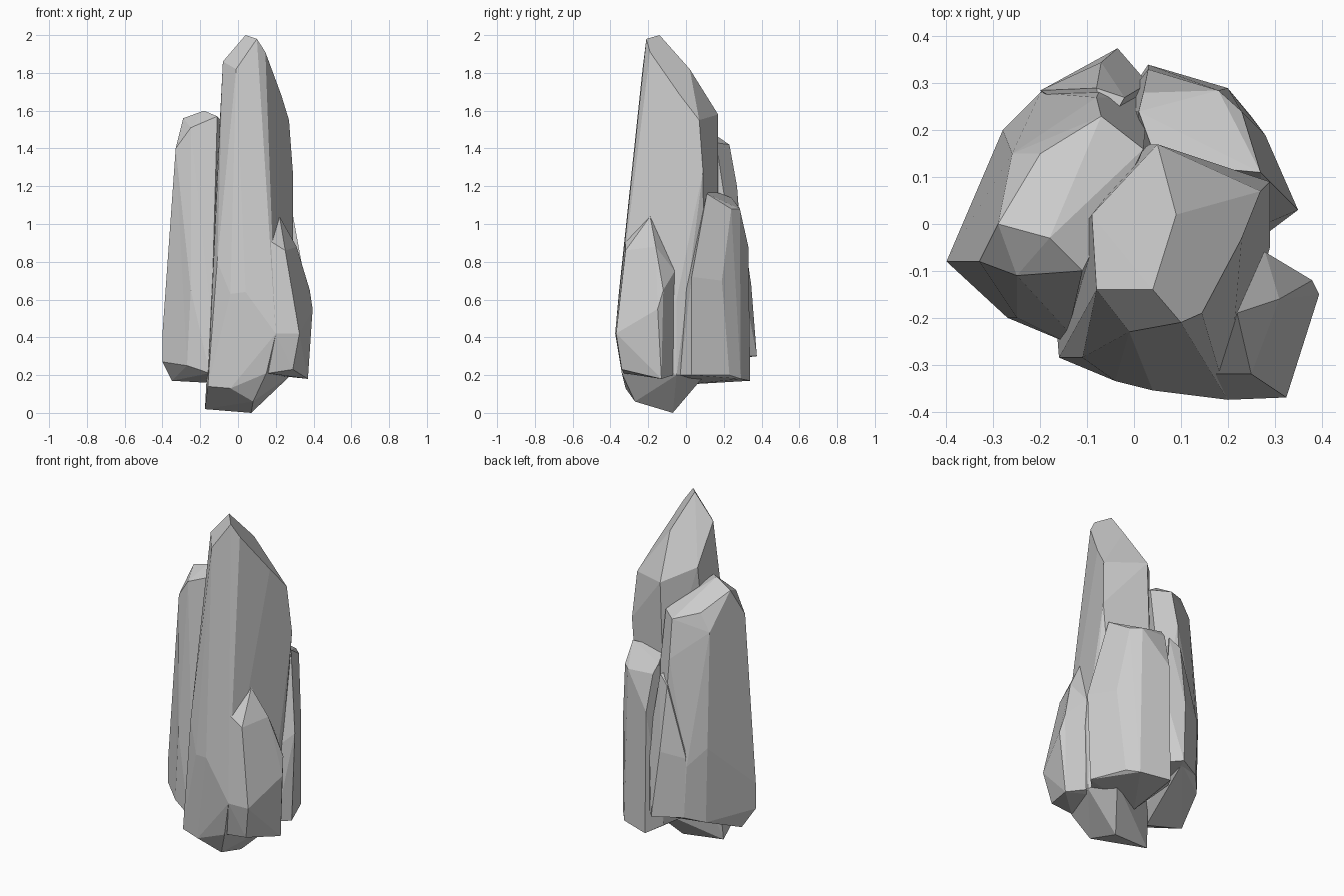
import bpy, bmesh, math


def chipped_rock(name, *rings):
    """Wrap a faceted convex skin around a few sparse (x, y, z) rings."""
    bm = bmesh.new()
    for ring in rings:
        for p in ring:
            bm.verts.new(p)
    res = bmesh.ops.convex_hull(bm, input=bm.verts[:], use_existing_faces=False)
    loose = {g for g in res["geom_interior"] + res["geom_unused"]
             if isinstance(g, bmesh.types.BMVert)}
    bmesh.ops.delete(bm, geom=list(loose), context='VERTS')
    # merge nearly coplanar triangles into broad stone facets
    bmesh.ops.dissolve_limit(bm, angle_limit=math.radians(5),
                             verts=bm.verts[:], edges=bm.edges[:])
    bmesh.ops.recalc_face_normals(bm, faces=bm.faces[:])
    mesh = bpy.data.meshes.new(name)
    bm.to_mesh(mesh)
    bm.free()
    obj = bpy.data.objects.new(name, mesh)
    bpy.context.collection.objects.link(obj)
    return obj


# Tall central spire: slanted crown, shoulder, belly, foot
chipped_rock(
    "main_spire",
    [(.04, -.14, 2), (.10, -.21, 1.98), (-.08, -.14, 1.86), (-.01, -.23, 1.82),
     (.145, -.19, 1.91), (.09, .02, 1.82), (.23, -.03, 1.68)],
    [(-.09, .02, 1.65), (.05, .17, 1.58), (.27, .07, 1.55), (.29, .09, 1.28)],
    [(-.11, -.285, .8), (-.04, -.335, .63), (.04, -.355, .64),
     (.2, -.375, .42), (.29, -.05, .6), (.03, .17, 1.0)],
    [(-.16, -.285, .14), (-.04, -.32, .13), (.08, -.27, .06), (.15, -.34, .21),
     (-.175, -.1, .02), (.07, -.07, 0), (.28, -.05, .2), (.2, .1, .2)])

# Shorter spire on the left, its back foot undercut
chipped_rock(
    "left_spire",
    [(-.29, 0, 1.56), (-.18, -.03, 1.6), (-.11, -.1, 1.57), (-.25, -.11, 1.51),
     (-.33, -.08, 1.4), (.02, .16, 1.43), (-.07, .23, 1.42), (-.2, .15, 1.46),
     (-.26, .15, 1.36)],
    [(-.08, .27, 1.2), (-.4, -.08, .42), (-.32, -.15, .55), (-.25, -.2, .65),
     (-.14, -.23, .5), (-.28, .2, .7), (-.2, .28, .6), (-.08, .32, .68),
     (.03, .27, .7)],
    [(-.4, -.08, .27), (-.27, -.2, .25), (-.15, -.25, .21), (-.35, -.02, .17),
     (-.17, -.1, .16), (-.27, .2, .26), (-.19, .29, .3), (-.05, .34, .3)])

# Thin flake on the back of the left spire
chipped_rock(
    "back_flake",
    [(-.08, .29, 1.05), (-.02, .27, 1.1), (-.06, .2, 1.1)],
    [(-.2, .285, .65), (-.07, .345, .68), (.03, .3, .7)],
    [(-.19, .29, .3), (-.035, .375, .3), (.03, .3, .3), (-.1, .2, .28)])

# Broad column at the back right
chipped_rock(
    "back_column",
    [(.05, .13, 1.18), (.27, .11, 1.16), (.01, .24, 1.14), (.02, .28, 1.09),
     (.18, .285, 1.08), (.23, .24, 1.08)],
    [(.03, .33, .88), (.35, .03, .72), (.28, .0, .65), (.28, .19, .7)],
    [(.03, .34, .17), (.2, .29, .18), (.25, .23, .2), (.33, .03, .2),
     (.27, -.03, .2), (-.03, .25, .2), (.0, 0, .15)])

# Low pointed chunk at the front right
chipped_rock(
    "front_chunk",
    [(.22, -.19, 1.04), (.17, -.32, .91), (.25, -.32, .86), (.31, -.16, .88)],
    [(.28, -.06, .75), (.38, -.12, .65), (.395, -.15, .55),
     (.325, -.37, .42), (.2, -.375, .42), (.22, -.06, .8)],
    [(.37, -.13, .18), (.29, -.34, .23), (.16, -.33, .21), (.28, -.07, .2),
     (.18, -.07, .2)])
